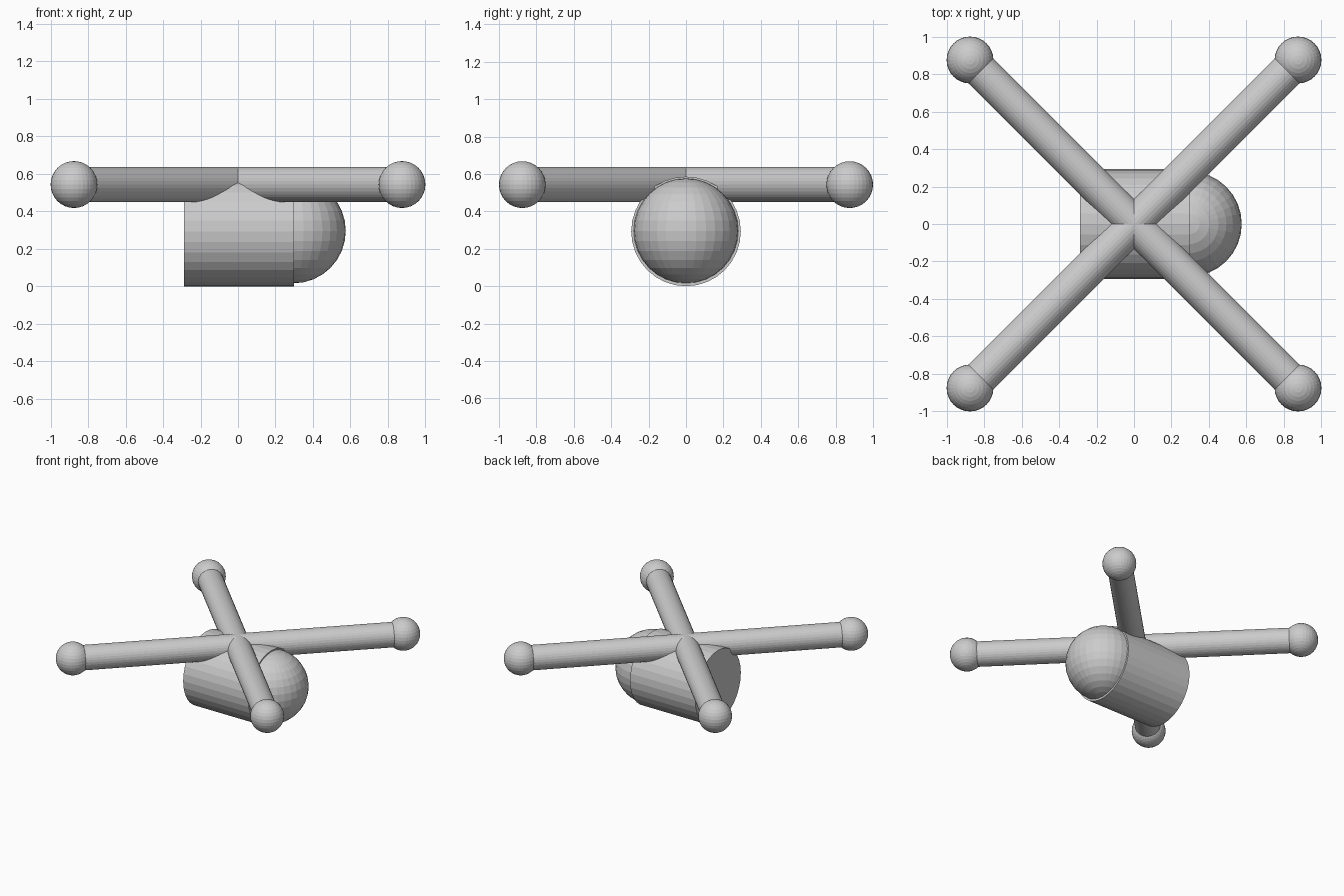
import bpy
from math import pi

if "Cube" in bpy.data.objects:
    bpy.data.objects.remove(bpy.data.objects["Cube"])

R = 0.875        # ball offset along x and y
ARM_Z = 0.543    # height of the crossed arms
BODY_Z = 0.293


def cylinder(name, radius, length, loc, rot):
    bpy.ops.mesh.primitive_cylinder_add(vertices=32, radius=radius, depth=length,
                                        location=loc, rotation=rot)
    bpy.context.object.name = name


def ball(name, radius, loc):
    bpy.ops.mesh.primitive_uv_sphere_add(segments=32, ring_count=16,
                                         radius=radius, location=loc)
    bpy.context.object.name = name


# Body barrel lying along x, with a rounded nose
cylinder("body", 0.293, 0.587, (0.005, 0, BODY_Z), (0, pi / 2, 0))
ball("nose", 0.28, (0.295, 0, BODY_Z + 0.003))

# Two crossed arms
for name, angle in (("arm_a", pi / 4), ("arm_b", -pi / 4)):
    cylinder(name, 0.094, 2 * R * 2 ** 0.5, (0, 0, ARM_Z), (0, pi / 2, angle))

# Balls on the arm tips
for sx in (-1, 1):
    for sy in (-1, 1):
        ball("tip_ball", 0.125, (sx * R, sy * R, ARM_Z))
